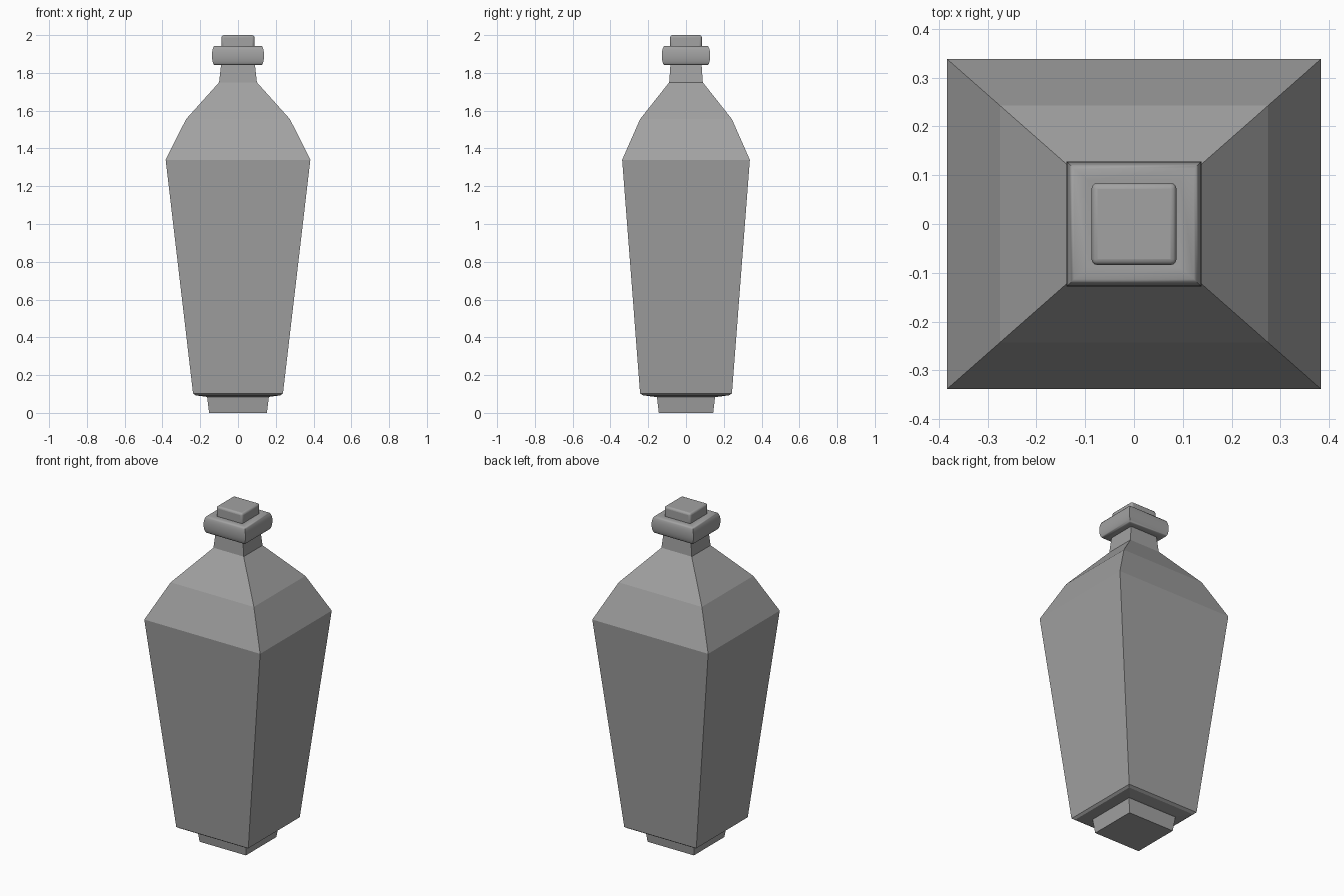
import bpy
import bmesh
import math

if "Cube" in bpy.data.objects:
    bpy.data.objects.remove(bpy.data.objects["Cube"], do_unlink=True)

grey = bpy.data.materials.new("plain grey")
grey.use_nodes = True
colour = (0.36, 0.36, 0.36, 1)
grey.diffuse_color = colour
grey.node_tree.nodes["Principled BSDF"].inputs["Base Color"].default_value = colour


def square_loft(name, profile, smooth=False):
    """Stack rectangles given as (half width, half depth, height)."""
    bm = bmesh.new()
    rings = [[bm.verts.new((sx * w, sy * d, z))
              for sx, sy in ((-1, -1), (1, -1), (1, 1), (-1, 1))]
             for w, d, z in profile]
    for low, high in zip(rings, rings[1:]):
        for i in range(4):
            j = (i + 1) % 4
            bm.faces.new((low[i], low[j], high[j], high[i]))
    bm.faces.new(rings[0][::-1])
    bm.faces.new(rings[-1])
    mesh = bpy.data.meshes.new(name)
    bm.to_mesh(mesh)
    bm.free()
    mesh.materials.append(grey)
    obj = bpy.data.objects.new(name, mesh)
    bpy.context.collection.objects.link(obj)
    if smooth:
        bpy.ops.object.select_all(action="DESELECT")
        obj.select_set(True)
        bpy.context.view_layer.objects.active = obj
        bpy.ops.object.shade_smooth_by_angle(angle=math.radians(40))
    return obj


# Foot under the bottle
square_loft("foot", [(0.153, 0.144, 0), (0.165, 0.155, 0.095)])

# Tapered body with stepped shoulders
square_loft("body", [(0.165, 0.165, 0.085), (0.225, 0.228, 0.093),
                     (0.238, 0.243, 0.103), (0.383, 0.338, 1.34),
                     (0.275, 0.243, 1.555), (0.1, 0.089, 1.75)])

# Neck
square_loft("neck", [(0.1, 0.089, 1.75), (0.089, 0.082, 1.85)])

# Rounded collar: rectangles following a half ellipse
collar = [(0.1, 0.09, 1.841)]
steps = 10
for k in range(steps + 1):
    a = math.pi * (k / steps - 0.5)
    bulge = 0.015 * math.cos(a)
    collar.append((0.123 + bulge, 0.113 + bulge, 1.892 + 0.051 * math.sin(a)))
collar.append((0.095, 0.09, 1.941))
square_loft("collar", collar, smooth=True)

# Stopper with softened edges
stopper = square_loft("stopper", [(0.087, 0.084, 1.93), (0.087, 0.084, 2)], smooth=True)
bevel = stopper.modifiers.new("soft edges", "BEVEL")
bevel.width = 0.012
bevel.segments = 3
